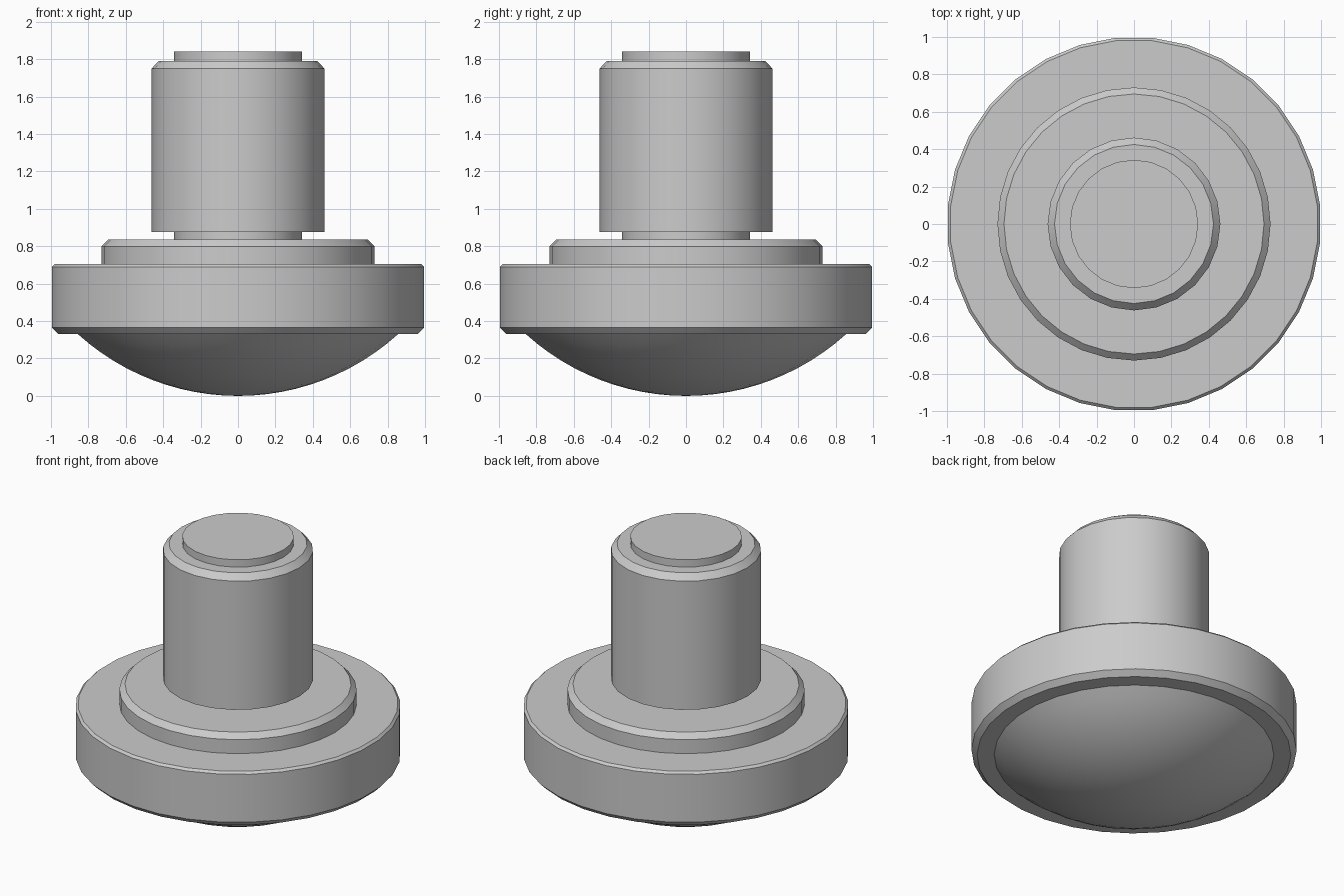
import bpy, bmesh, math

cube = bpy.data.objects.get("Cube")
if cube:
    bpy.data.objects.remove(cube, do_unlink=True)

# Single plain grey finish
grey = bpy.data.materials.new("plain_grey")
grey.use_nodes = True
colour = (0.6, 0.6, 0.6, 1)
grey.diffuse_color = colour
grey.node_tree.nodes["Principled BSDF"].inputs["Base Color"].default_value = colour


def lathe(name, profile, sides, turn=0.0):
    """Revolve a bottom-to-top (radius, height) profile about z; ends are capped."""
    bm = bmesh.new()
    rings = []
    for r, z in profile:
        if r == 0:
            rings.append([bm.verts.new((0, 0, z))] * sides)
            continue
        angles = [2 * math.pi * (i + turn) / sides for i in range(sides)]
        rings.append([bm.verts.new((r * math.cos(a), r * math.sin(a), z)) for a in angles])
    for low, high in zip(rings, rings[1:]):
        for i in range(sides):
            j = (i + 1) % sides
            corners = dict.fromkeys([low[i], low[j], high[j], high[i]])
            bm.faces.new(list(corners))
    if profile[0][0] > 0:
        bm.faces.new(rings[0][::-1])
    if profile[-1][0] > 0:
        bm.faces.new(rings[-1])
    bmesh.ops.recalc_face_normals(bm, faces=bm.faces)
    mesh = bpy.data.meshes.new(name)
    bm.to_mesh(mesh)
    bm.free()
    mesh.materials.append(grey)
    obj = bpy.data.objects.new(name, mesh)
    bpy.context.collection.objects.link(obj)
    bpy.ops.object.select_all(action='DESELECT')
    obj.select_set(True)
    bpy.context.view_layer.objects.active = obj
    bpy.ops.object.shade_smooth_by_angle(angle=math.radians(25))
    return obj


# Base: shallow spherical dome under a wide chamfered rim
rim_r, rim_z = 0.86, 0.33
ball = (rim_r ** 2 + rim_z ** 2) / (2 * rim_z)
sweep = math.asin(rim_r / ball)
steps = 12
dome = [(ball * math.sin(sweep * i / steps), ball * (1 - math.cos(sweep * i / steps)))
        for i in range(steps + 1)]
rim = [(0.965, 0.33), (1, 0.365), (1, 0.69), (0.985, 0.705)]
lathe("domed_base", dome + rim, 32, 0.5)

# Raised collar on the base
lathe("collar", [(0.73, 0.70), (0.73, 0.80), (0.695, 0.835)], 32)

# Narrow core, seen as the neck gap and the top disc
lathe("core_pin", [(0.343, 0.83), (0.343, 1.84)], 24)

# Stem sleeve with a chamfered top
lathe("stem", [(0.462, 0.877), (0.462, 1.75), (0.425, 1.79)], 24)
